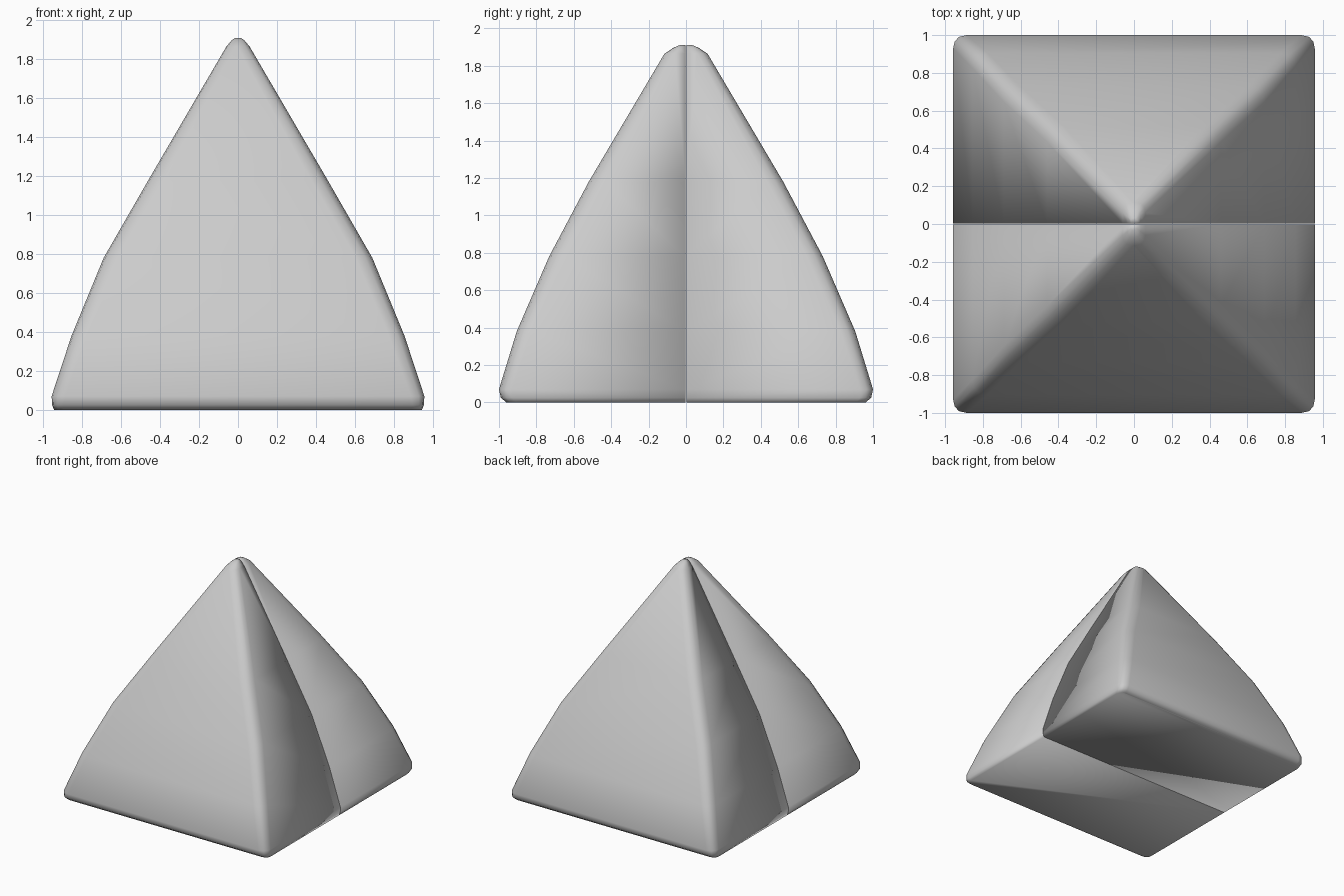
import bpy
import bmesh

if "Cube" in bpy.data.objects:
    bpy.data.objects.remove(bpy.data.objects["Cube"])

# Height, half width, half depth and corner rounding of each level
LEVELS = [
    (0.00, 0.945, 0.96, 0.05),
    (0.025, 0.955, 0.99, 0.06),
    (0.07, 0.957, 1.00, 0.07),
    (0.38, 0.855, 0.905, 0.08),
    (0.78, 0.69, 0.732, 0.085),
    (1.18, 0.46, 0.52, 0.085),
    (1.865, 0.06, 0.115, 0.055),
    (1.895, 0.035, 0.07, 0.03),
    (1.91, 0.015, 0.035, 0.012),
]


def section(x, y, c):
    """Half of a rounded rectangle, open towards the centre seam."""
    right = [(x, 0.002), (x, y - c), (x - 0.1 * c, y - 0.5 * c),
             (x - 0.42 * c, y - 0.14 * c), (x - c, y)]
    return right + [(-a, b) for a, b in reversed(right)]


def build_half(name, side):
    bm = bmesh.new()
    rings = [[bm.verts.new((a, side * b, z)) for a, b in section(x, y, c)]
             for z, x, y, c in LEVELS]
    n = len(rings[0])
    for low, high in zip(rings, rings[1:]):
        for i in range(n):
            j = (i + 1) % n
            bm.faces.new((low[i], low[j], high[j], high[i]))
    bm.faces.new(rings[0])
    bm.faces.new(rings[-1])
    bmesh.ops.recalc_face_normals(bm, faces=bm.faces)
    for f in bm.faces:
        f.smooth = True
    mesh = bpy.data.meshes.new(name)
    bm.to_mesh(mesh)
    bm.free()
    bpy.context.collection.objects.link(bpy.data.objects.new(name, mesh))


# Two pyramid halves meeting at the centre seam
build_half("front_half", -1)
build_half("back_half", 1)
